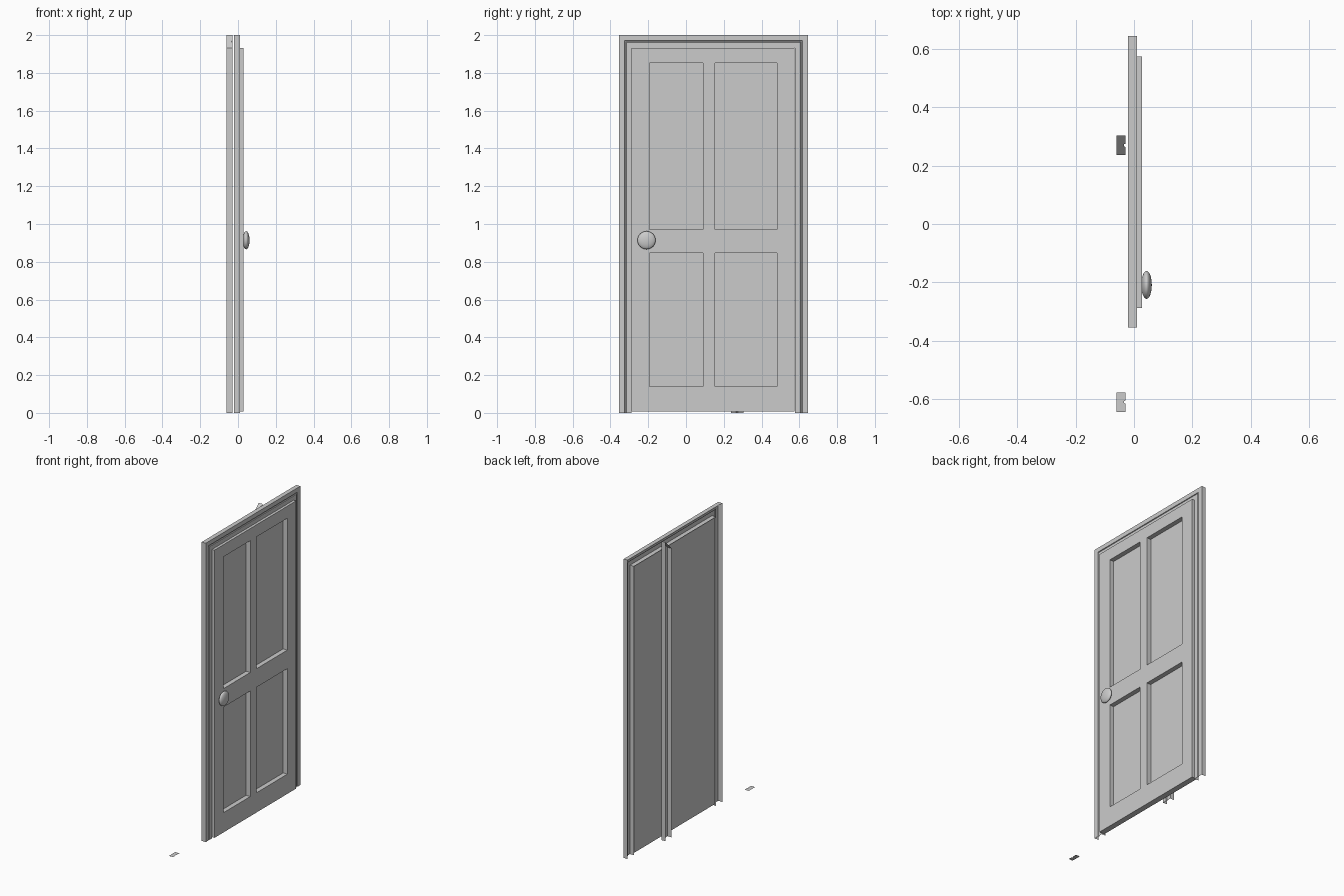
import bpy, bmesh, math

if "Cube" in bpy.data.objects:
    bpy.data.objects.remove(bpy.data.objects["Cube"])

# Jamb cross-section: (distance inward from outer edge, x); open at the back, groove in front
W = 0.067
PROFILE = [(0, -0.02), (0, 0.01), (0.029, 0.01), (0.031, 0.005),
           (0.037, 0.005), (0.039, 0.01), (W, 0.01), (W, -0.02)]


def finish(name, bm):
    mesh = bpy.data.meshes.new(name)
    bmesh.ops.recalc_face_normals(bm, faces=bm.faces)
    bm.to_mesh(mesh)
    bm.free()
    ob = bpy.data.objects.new(name, mesh)
    bpy.context.collection.objects.link(ob)
    return ob


def sweep(name, stations, cap_last=False):
    """Skin the profile through stations; each maps (u, x) to a point."""
    bm = bmesh.new()
    rings = [[bm.verts.new(s(u, x)) for u, x in PROFILE] for s in stations]
    for a, b in zip(rings, rings[1:]):
        for i in range(len(PROFILE) - 1):
            bm.faces.new((a[i], a[i + 1], b[i + 1], b[i]))
    if cap_last:
        bm.faces.new(rings[-1])
    return finish(name, bm)


# Door frame: mitred sweep up, across and down
Y0, Y1 = -0.355, 0.645
sweep("door_frame", [
    lambda u, x: (x, Y0 + u, 0),
    lambda u, x: (x, Y0 + u, 2 - u),
    lambda u, x: (x, Y1 - u, 2 - u),
    lambda u, x: (x, Y1 - u, 0)])

# Loose jamb standing behind the door, mitred top
sweep("loose_jamb", [
    lambda u, x: (x - 0.04, 0.304 - u, 0),
    lambda u, x: (x - 0.04, 0.304 - u, 2 - u)], cap_last=True)

# Flat jamb-section plate on the ground
sweep("ground_plate", [lambda u, x: (x - 0.04, -0.645 + u, 0)], cap_last=True)

# Door leaf: front grid with four recessed panels, closed to a flat back
FRONT, BACK, PANEL = 0.028, -0.01, -0.003
ys = [-0.289, -0.193, 0.09, 0.153, 0.482, 0.575]
zs = [0.008, 0.14, 0.846, 0.97, 1.852, 1.933]
bm = bmesh.new()
grid = [[bm.verts.new((FRONT, y, z)) for z in zs] for y in ys]
panels = []
for i in range(5):
    for j in range(5):
        f = bm.faces.new((grid[i][j], grid[i + 1][j], grid[i + 1][j + 1], grid[i][j + 1]))
        if i in (1, 3) and j in (1, 3):
            panels.append(f)
rim = [e for e in bm.edges if e.is_boundary]
res = bmesh.ops.extrude_edge_only(bm, edges=rim)["geom"]
for v in res:
    if isinstance(v, bmesh.types.BMVert):
        v.co.x = BACK
bmesh.ops.holes_fill(bm, edges=[e for e in bm.edges if e.is_boundary], sides=0)
for f in bmesh.ops.extrude_discrete_faces(bm, faces=panels)["faces"]:
    for v in f.verts:
        v.co.x = PANEL
bmesh.ops.remove_doubles(bm, verts=bm.verts, dist=1e-5)
finish("door_leaf", bm)

# Door knob: flattened ball
bpy.ops.mesh.primitive_uv_sphere_add(segments=32, ring_count=16, radius=1,
                                     location=(0.043, -0.209, 0.914),
                                     rotation=(0, math.pi / 2, 0))
knob = bpy.context.object
knob.name = "door_knob"
knob.scale = (0.048, 0.048, 0.018)
bpy.ops.object.shade_smooth()
